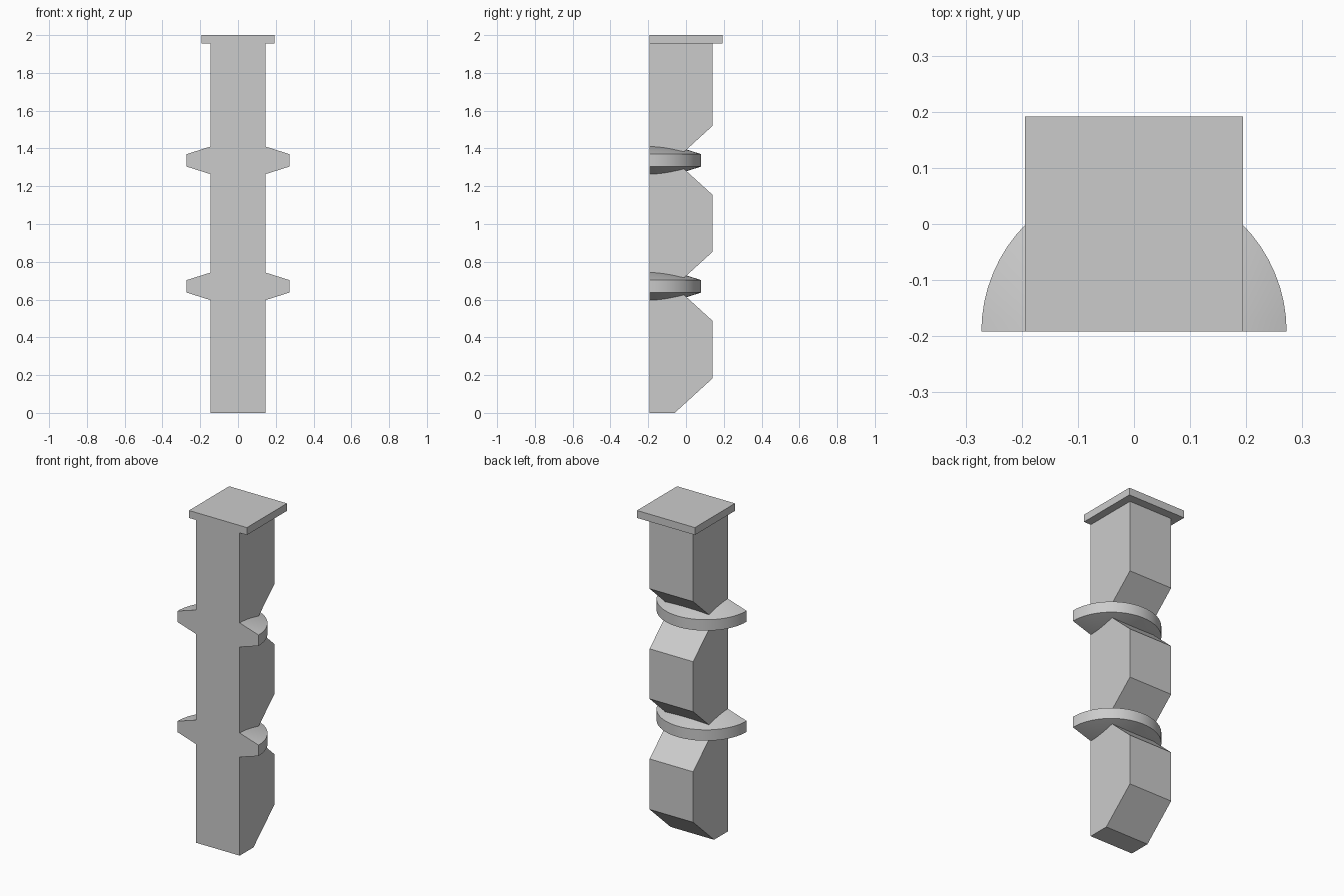
import bpy
import bmesh
import math

cube = bpy.data.objects.get("Cube")
if cube:
    bpy.data.objects.remove(cube, do_unlink=True)

FRONT, BACK = -0.192, 0.14      # front plane and back of the shaft
HALF_WIDTH = 0.146
NOTCH_Y, CHAMFER = -0.06, 0.182
CAP_Z, CAP_HALF = 1.955, 0.194
RING_HEIGHTS = (0.67, 1.337)

grey = bpy.data.materials.new("stone_grey")
grey.use_nodes = True
colour = (0.6, 0.6, 0.6, 1)
grey.diffuse_color = colour
grey.node_tree.nodes["Principled BSDF"].inputs["Base Color"].default_value = colour


def finish(name, bm):
    bmesh.ops.recalc_face_normals(bm, faces=bm.faces)
    mesh = bpy.data.meshes.new(name)
    bm.to_mesh(mesh)
    bm.free()
    mesh.materials.append(grey)
    obj = bpy.data.objects.new(name, mesh)
    bpy.context.collection.objects.link(obj)
    return obj


def extrude_profile(name, profile, half_width):
    """Extrude a (y, z) side profile across x."""
    bm = bmesh.new()
    face = bm.faces.new([bm.verts.new((-half_width, y, z)) for y, z in profile])
    moved = bmesh.ops.extrude_face_region(bm, geom=[face])["geom"]
    verts = [v for v in moved if isinstance(v, bmesh.types.BMVert)]
    bmesh.ops.translate(bm, verts=verts, vec=(2 * half_width, 0, 0))
    return finish(name, bm)


# Shaft with a chamfered foot and a V notch behind each ring
profile = [(FRONT, 0), (NOTCH_Y, 0), (BACK, CHAMFER)]
for z in RING_HEIGHTS:
    profile += [(BACK, z - CHAMFER), (NOTCH_Y, z), (BACK, z + CHAMFER)]
profile += [(BACK, CAP_Z), (FRONT, CAP_Z)]
extrude_profile("shaft", profile, HALF_WIDTH)

# Flat square cap
extrude_profile("cap", [(FRONT, CAP_Z), (-FRONT, CAP_Z), (-FRONT, 2), (FRONT, 2)], CAP_HALF)


# Half rings: a double cone with a flat rim, spun half a turn
def half_ring(name, z):
    radius, rim, hub = 0.272, 0.033, 0.119
    bm = bmesh.new()
    outline = [(0, -hub), (radius, -rim), (radius, rim), (0, hub)]
    verts = [bm.verts.new((x, FRONT, z + h)) for x, h in outline]
    face = bm.faces.new(verts)
    start = face.copy()
    bmesh.ops.spin(bm, geom=[start] + list(start.verts) + list(start.edges),
                   cent=(0, FRONT, z), axis=(0, 0, 1), angle=math.pi, steps=32)
    bmesh.ops.remove_doubles(bm, verts=bm.verts, dist=0.0001)
    obj = finish(name, bm)
    bpy.ops.object.select_all(action='DESELECT')
    obj.select_set(True)
    bpy.context.view_layer.objects.active = obj
    bpy.ops.object.shade_smooth_by_angle(angle=math.radians(15))


for name, z in zip(("lower_ring", "upper_ring"), RING_HEIGHTS):
    half_ring(name, z)
